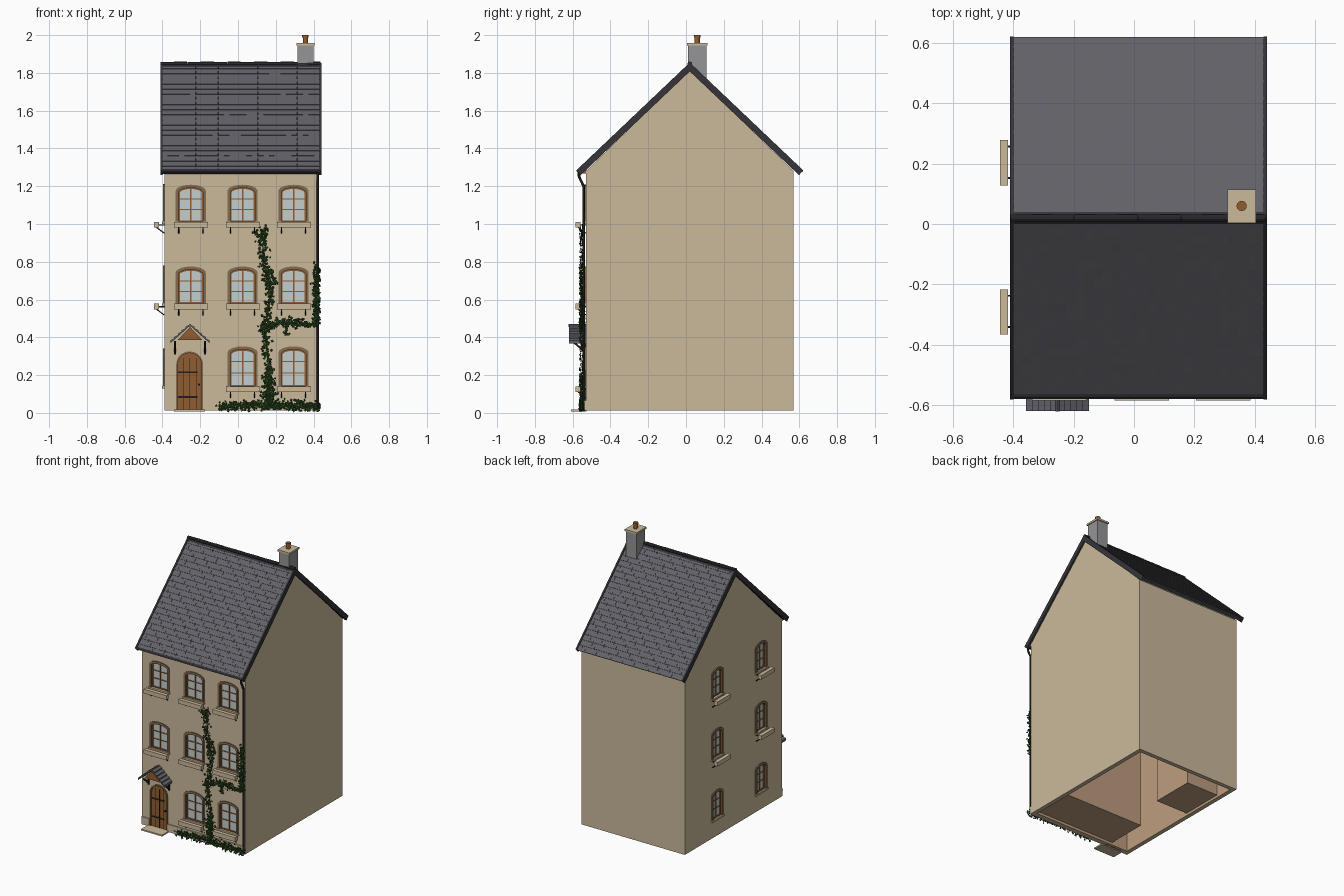
import bpy, bmesh, math, random
from mathutils import Matrix, Vector

random.seed(4)
if "Cube" in bpy.data.objects:
    bpy.data.objects.remove(bpy.data.objects["Cube"])


def material(name, r, g, b):
    m = bpy.data.materials.new(name)
    m.use_nodes = True
    m.diffuse_color = (r, g, b, 1)
    m.node_tree.nodes["Principled BSDF"].inputs["Base Color"].default_value = (r, g, b, 1)
    return m


RENDER = material("cream_render", .6, .49, .33)
SLATE = material("slate_grey", .12, .12, .138)
TRIM = material("dark_trim", .035, .035, .042)
GLASS = material("pale_glass", .55, .61, .61)
WOOD = material("brown_wood", .28, .11, .03)
STONE = material("taupe_stone", .23, .15, .085)
CEMENT = material("cement_grey", .3, .3, .31)
LEAF = material("ivy_green", .025, .075, .015)
PLASTER = material("peach_plaster", .51, .34, .21)
IRON = material("black_iron", .013, .012, .012)


class Part:
    """Collects simple solids in one mesh; M places the local frame."""

    def __init__(self, name, mat):
        self.name, self.mat, self.bm, self.M = name, mat, bmesh.new(), Matrix()

    def loft(self, a, b, cap=True):
        va = [self.bm.verts.new(self.M @ Vector(p)) for p in a]
        vb = [self.bm.verts.new(self.M @ Vector(p)) for p in b]
        n = len(a)
        for i in range(n):
            j = (i + 1) % n
            self.bm.faces.new((va[i], va[j], vb[j], vb[i]))
        if cap:
            self.bm.faces.new(va[::-1])
            self.bm.faces.new(vb)
        return va, vb

    def prism(self, pts, y0, y1):
        self.loft([(u, y0, v) for u, v in pts], [(u, y1, v) for u, v in pts])

    def box(self, x0, x1, y0, y1, z0, z1):
        self.prism([(x0, z0), (x1, z0), (x1, z1), (x0, z1)], y0, y1)

    def bar(self, p, q, r):
        p, q = Vector(p), Vector(q)
        d = (q - p).to_track_quat('Z', 'Y')
        sq = [d @ Vector((x, y, 0)) for x, y in ((-r, -r), (r, -r), (r, r), (-r, r))]
        self.loft([p + s for s in sq], [q + s for s in sq])

    def ring(self, outer, inner, y0, y1):
        oa, ob = self.loft([(u, y0, v) for u, v in outer], [(u, y1, v) for u, v in outer], False)
        ia, ib = self.loft([(u, y0, v) for u, v in inner], [(u, y1, v) for u, v in inner], False)
        for o, i in ((oa, ia), (ob, ib)):
            for k in range(len(o)):
                j = (k + 1) % len(o)
                self.bm.faces.new((o[k], o[j], i[j], i[k]))

    def tube(self, p, q, r, n=12):
        p, q = Vector(p), Vector(q)
        d = (q - p).to_track_quat('Z', 'Y')
        c = [d @ Vector((r * math.cos(t * math.tau / n), r * math.sin(t * math.tau / n), 0)) for t in range(n)]
        self.loft([p + s for s in c], [q + s for s in c])

    def finish(self, solid=True):
        if solid:
            bmesh.ops.recalc_face_normals(self.bm, faces=self.bm.faces)
        me = bpy.data.meshes.new(self.name)
        self.bm.to_mesh(me)
        me.materials.append(self.mat)
        ob = bpy.data.objects.new(self.name, me)
        bpy.context.collection.objects.link(ob)
        return ob


def arch(cx, z, w, h, rise, n=10):
    pts = [(cx - w / 2, z), (cx + w / 2, z)]
    return pts + [(cx + w / 2 * math.cos(i * math.pi / n), z + h - rise + rise * math.sin(i * math.pi / n))
                  for i in range(n + 1)]


FRONT = Matrix.Translation((0, -.53, 0))
SIDE = Matrix.Translation((-.39, 0, 0)) @ Matrix.Rotation(-math.pi / 2, 4, 'Z')
ALONG_X = Matrix.Rotation(math.pi / 2, 4, 'Z')   # local x -> y, local y -> -x

# Walls with gables, hollowed from below
walls = Part("walls", RENDER)
walls.M = ALONG_X
walls.prism([(-.53, .012), (.57, .012), (.57, 1.28), (.02, 1.815), (-.53, 1.28)], .39, -.43)
walls = walls.finish()
hollow = Part("hollow_cutter", PLASTER)
hollow.box(-.36, .4, -.5, .54, -.1, 1.24)
openings = Part("opening_cutter", STONE)

# Windows, one set of parts for both walls
surround, panes = Part("window_surrounds", STONE), Part("window_panes", GLASS)
frames, boxes = Part("window_frames", WOOD), Part("window_boxes", RENDER)
brackets = Part("window_brackets", IRON)
window_parts = (openings, surround, panes, frames, boxes, brackets)


def window(M, u, z, w, h, planter):
    for p in window_parts:
        p.M = M
    hole = arch(u, z, w - .03, h - .016, .025)
    openings.prism(hole, -.02, .016)
    surround.ring(arch(u, z, w, h, .033), hole, -.007, .004)
    panes.prism(hole, .012, .0155)
    frames.ring(hole, arch(u, z + .006, w - .044, h - .029, .02), .006, .012)
    top = z + h - .018
    frames.box(u - .004, u + .004, .007, .012, z, top)
    for k in (.36, .68):
        zz = z + (h - .02) * k
        frames.box(u - w / 2 + .016, u + w / 2 - .016, .008, .012, zz - .003, zz + .003)
    boxes.box(u - w / 2 - .004, u + w / 2 + .004, -.012, .002, z - .012, z)
    if planter:
        boxes.box(u - w / 2 - .008, u + w / 2 + .012, -.055, -.028, z - .032, z - .002)
        for s in (-.8, .8):
            x = u + s * w / 2
            brackets.bar((x, 0, z - .018), (x, -.03, z - .018), .003)
            brackets.bar((x, 0, z - .062), (x, -.04, z - .032), .003)


rows = ((1.013, .195), (.58, .195), (.142, .21))
for r, (z, h) in enumerate(rows):
    for u in (-.25, .024, .294):
        if r < 2 or u > 0:
            window(FRONT, u, z, .16, h, True)
    for u in (.29, -.205):
        window(SIDE, u, z, .13, .2, r < 2)

# Front door with planks, strap hinges and step
for p in window_parts:
    p.M = FRONT
leaf = arch(-.256, .012, .126, .305, .06)
openings.prism(leaf, -.02, .016)
surround.ring(arch(-.256, .012, .142, .314, .067), leaf, -.006, .004)
door, gaps = Part("front_door", WOOD), Part("door_ironwork", IRON)
door.M = gaps.M = FRONT
door.prism(leaf, .008, .0155)
for x in (-.29, -.256, -.222):
    gaps.box(x - .0015, x + .0015, .006, .009, .014, .29)
for z in (.08, .21):
    gaps.box(-.318, -.215, .005, .009, z, z + .009)
gaps.tube((-.207, .009, .15), (-.207, -.004, .15), .006)
step = Part("door_step", RENDER)
step.box(-.34, -.175, -.61, -.528, .008, .018)
plinth = Part("plinth", RENDER)
for a, b in ((-.39, -.33), (-.182, .43)):
    plinth.box(a, b, -.537, -.529, .012, .066)

# Door canopy: two slate slopes, timber gable and struts
canopy, canopy_wood = Part("canopy_slates", SLATE), Part("canopy_gable", WOOD)
for s in (-1, 1):
    for k in range(5):
        x, z = -.254 + s * .02 * k, .462 - .018 * k
        canopy.prism([(x, z), (x + s * .024, z - .022), (x + s * .024, z - .006), (x, z + .006)], -.62, -.53)
    gaps.bar((-.254 + s * .08, 0, .32), (-.254 + s * .08, -.06, .37), .005)
    gaps.bar((-.254 + s * .08, -.004, .31), (-.254 + s * .08, -.004, .38), .005)
canopy.tube((-.254, -.622, .463), (-.254, -.53, .463), .007, 8)
canopy_wood.prism([(-.32, .385), (-.188, .385), (-.254, .455)], -.6, -.59)
for p in (canopy, canopy_wood, step, plinth, door, gaps):
    p.finish()
for p in window_parts[1:]:
    p.finish()

# Cut the recesses and the hollow out of the walls
for p in (hollow, openings):
    cutter = p.finish()
    cutter.hide_render = True
    cutter.hide_set(True)
    mod = walls.modifiers.new(p.name, 'BOOLEAN')
    mod.operation, mod.solver, mod.object = 'DIFFERENCE', 'EXACT', cutter
    mod.material_mode = 'TRANSFER'

# Inner rooms seen through the open base
rooms = Part("inner_rooms", PLASTER)
rooms.box(-.235, .4, -.5, -.21, .03, 1.24)
rooms.box(-.36, -.11, .1, .41, .03, 1.24)
rooms.finish()

# Roof: board, overlapping slates and verge trim on each slope
RUN, DROP, ROWS, COLS = .6, .57, 21, 28
LEN = math.hypot(RUN, DROP)
board, slates, verge = Part("roof_boards", TRIM), Part("roof_slates", SLATE), Part("roof_verges", TRIM)
for s in (-1, 1):
    M = Matrix(((1, 0, 0, .015), (0, s * RUN / LEN, s * DROP / LEN, .02),
                (0, -DROP / LEN, RUN / LEN, 1.852), (0, 0, 0, 1)))
    board.M = verge.M = M
    board.box(-.415, .415, 0, LEN - .006, -.028, -.008)
    for side in (-.42, .42):
        verge.box(side - .006, side + .006, 0, LEN, -.032, .002)
    pitch, width = LEN / ROWS, .836 / COLS
    for r in range(ROWS):
        for c in range(COLS):
            tilt = Matrix.Rotation(.07 + random.uniform(-.01, .01), 4, 'X')
            slates.M = M @ Matrix.Translation((-.418 + c * width, r * pitch, -.007)) @ tilt
            slates.box(.0002, width - .0002, 0, pitch + .002, -.003, .003)
ridge = Part("ridge_tiles", TRIM)
for k in range(12):
    x = -.41 + k * .0707
    ridge.tube((x, .02, 1.848), (x + .07, .02, 1.848), .0115 + .001 * (k % 2), 10)
for p in (board, slates, verge, ridge):
    p.finish()

# Chimney
shaft, cap, pot = Part("chimney_shaft", CEMENT), Part("chimney_cap", RENDER), Part("chimney_pot", WOOD)
shaft.box(.316, .399, .01, .108, 1.76, 1.945)
cap.box(.31, .405, .004, .115, 1.945, 1.958)
pot.tube((.357, .06, 1.955), (.357, .06, 1.99), .014)
pot.tube((.357, .06, 1.988), (.357, .06, 2), .017)
for p in (shaft, cap, pot):
    p.finish()

# Eaves board, gutter and downpipe
eaves, gutter = Part("eaves_board", WOOD), Part("gutter", TRIM)
eaves.box(-.39, .43, -.558, -.528, 1.268, 1.288)
gutter.tube((-.4, -.568, 1.282), (.43, -.568, 1.282), .009)
eaves.finish()
gutter.finish()


def pipe(name, pts, r, mat):
    cu = bpy.data.curves.new(name, 'CURVE')
    cu.dimensions, cu.bevel_depth, cu.bevel_resolution = '3D', r, 2
    sp = cu.splines.new('POLY')
    sp.points.add(len(pts) - 1)
    for p, co in zip(sp.points, pts):
        p.co = (*co, 1)
    cu.materials.append(mat)
    bpy.context.collection.objects.link(bpy.data.objects.new(name, cu))


pipe("downpipe", [(.422, -.568, 1.28), (.422, -.566, 1.25), (.422, -.542, 1.2), (.422, -.54, .02)], .007, IRON)

# Ivy: stems with scattered folded leaves; (path, spread, leaf count)
ivy = Part("ivy_leaves", LEAF)
vines = [
    ([(.16, .03), (.165, .2), (.14, .45), (.175, .62), (.13, .85), (.14, .98)], .022, 420),
    ([(.16, .03), (.165, .2)], .03, 220),
    ([(.12, .45), (.25, .48), (.41, .47)], .022, 170),
    ([(.412, .46), (.416, .78)], .017, 260),
    ([(-.1, .035), (.1, .04), (.43, .035)], .022, 420),
    ([(.13, .92), (.09, .96)], .012, 20),
    ([(.17, .75), (.2, .68)], .012, 25),
    ([(.26, .48), (.25, .41)], .012, 25),
]
for k, (path, spread, count) in enumerate(vines):
    pipe("ivy_stem_%d" % k, [(x, -.537, z) for x, z in path], .003, WOOD)
    spans = [(Vector(a), Vector(b)) for a, b in zip(path, path[1:])]
    for a, b in random.choices(spans, [(b - a).length for a, b in spans], k=count):
        c = a.lerp(b, random.random())
        x = c.x + random.gauss(0, spread * .55)
        z = max(.012, c.y + random.gauss(0, spread * .55))
        turn = Matrix.Rotation(random.uniform(-.8, .8), 4, 'Z') @ Matrix.Rotation(random.uniform(0, 6), 4, 'Y')
        M = Matrix.Translation((min(x, .432), random.uniform(-.565, -.538), z)) @ turn
        s = random.uniform(.007, .011)
        tip, left, stalk, right = [ivy.bm.verts.new(M @ (Vector(p) * s)) for p in
                                   ((0, 0, 1), (-.8, .35, 0), (0, 0, -1), (.8, .35, 0))]
        ivy.bm.faces.new((tip, left, stalk))
        ivy.bm.faces.new((tip, stalk, right))
ivy.finish(False)
